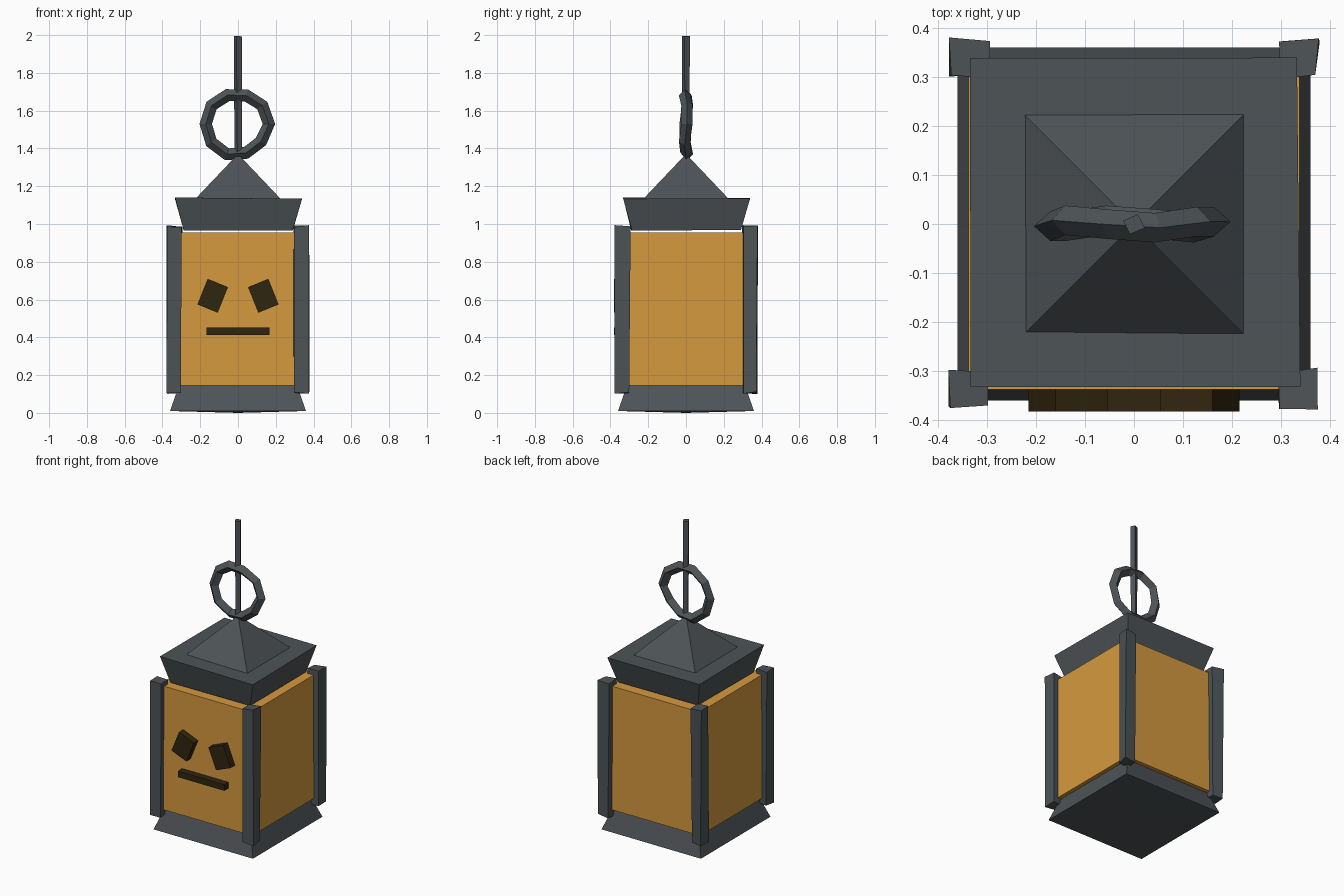
import bpy, bmesh, math, random
from mathutils import Vector

random.seed(4)
if "Cube" in bpy.data.objects:
    bpy.data.objects.remove(bpy.data.objects["Cube"], do_unlink=True)


def material(name, rgb):
    m = bpy.data.materials.new(name)
    m.use_nodes = True
    m.diffuse_color = (*rgb, 1)
    bsdf = next(n for n in m.node_tree.nodes if n.type == 'BSDF_PRINCIPLED')
    bsdf.inputs["Base Color"].default_value = (*rgb, 1)
    return m


iron = material("dark_iron", (0.075, 0.087, 0.095))
amber = material("amber_glass", (0.66, 0.32, 0.049))
soot = material("soot_brown", (0.03, 0.019, 0.005))


def finish(name, bm, mat):
    bmesh.ops.recalc_face_normals(bm, faces=bm.faces)
    mesh = bpy.data.meshes.new(name)
    bm.to_mesh(mesh)
    bm.free()
    mesh.materials.append(mat)
    ob = bpy.data.objects.new(name, mesh)
    bpy.context.collection.objects.link(ob)
    return ob


def frustum(name, mat, z0, z1, low, high, centre=(0, 0), jitter=0.0):
    """Four-sided block with half-widths low and high at its two ends."""
    bm = bmesh.new()
    bmesh.ops.create_cube(bm, size=2)
    for v in bm.verts:
        half, z = (low, z0) if v.co.z < 0 else (high, z1)
        v.co = Vector((centre[0] + v.co.x * half, centre[1] + v.co.y * half, z))
        v.co += Vector([random.uniform(-jitter, jitter) for _ in range(3)])
    return finish(name, bm, mat)


def plate(name, size, location, turn=0):
    bm = bmesh.new()
    bmesh.ops.create_cube(bm, size=1)
    bmesh.ops.scale(bm, vec=size, verts=bm.verts)
    ob = finish(name, bm, soot)
    ob.location = location
    ob.rotation_euler.y = math.radians(turn)


# Base with a shallow point underneath
base = frustum("base", iron, 0.01, 0.146, 0.36, 0.312)
bm = bmesh.new()
bm.from_mesh(base.data)
bm.faces.ensure_lookup_table()
bottom = min(bm.faces, key=lambda f: f.calc_center_median().z)
tip = bmesh.ops.poke(bm, faces=[bottom])["verts"][0]
tip.co.z = 0
bm.to_mesh(base.data)
bm.free()

# Glass body
frustum("glass_body", amber, 0.146, 0.956, 0.338, 0.338)

# Slightly uneven corner posts
for sx, side in ((-1, "right"), (1, "left")):
    for sy, end in ((-1, "front"), (1, "back")):
        frustum(f"{end}_{side}_post", iron, 0.107, 0.988, 0.036, 0.038,
                (sx * 0.337, sy * 0.337), 0.006)

# Flared roof rim and pyramid cap
frustum("roof_rim", iron, 0.967, 1.137, 0.287, 0.336, (0, 0), 0.004)
bm = bmesh.new()
bmesh.ops.create_cone(bm, cap_ends=True, segments=4, radius1=0.223 * math.sqrt(2),
                      radius2=0, depth=0.235)
for v in bm.verts:
    if v.co.z < 0:
        v.co.x, v.co.y = (v.co.x - v.co.y) / math.sqrt(2), (v.co.x + v.co.y) / math.sqrt(2)
    v.co.z += 1.2535
finish("roof_cap", bm, iron)

# Bent hanging ring: ten segments with a diamond section
bm = bmesh.new()
loops = []
for i in range(10):
    a = math.tau * i / 10
    radius = 0.164 + random.uniform(-0.006, 0.006)
    sway = 0.008 * math.sin(3 * a + 0.6)
    loop = []
    for j in range(4):
        b = math.tau * j / 4
        r = radius + 0.033 * math.cos(b)
        loop.append(bm.verts.new((r * math.cos(a) - 0.006, sway + 0.03 * math.sin(b),
                                  1.53 + r * math.sin(a))))
    loops.append(loop)
for i in range(10):
    p, q = loops[i], loops[(i + 1) % 10]
    for j in range(4):
        k = (j + 1) % 4
        bm.faces.new((p[j], p[k], q[k], q[j]))
finish("hanging_ring", bm, iron)

# Hanging rod
rod = frustum("hanging_rod", iron, 1.375, 1.995, 0.0145, 0.0155, (0, 0), 0.002)
rod.rotation_euler.z = math.radians(28)
for v in rod.data.vertices:
    v.co.z = min(v.co.z, 2.0)

# Face
for s, side in ((-1, "right"), (1, "left")):
    plate(f"{side}_eye", (0.116, 0.06, 0.146), (s * 0.134, -0.352, 0.62), -s * 22)
plate("mouth", (0.336, 0.06, 0.04), (0, -0.352, 0.432))
